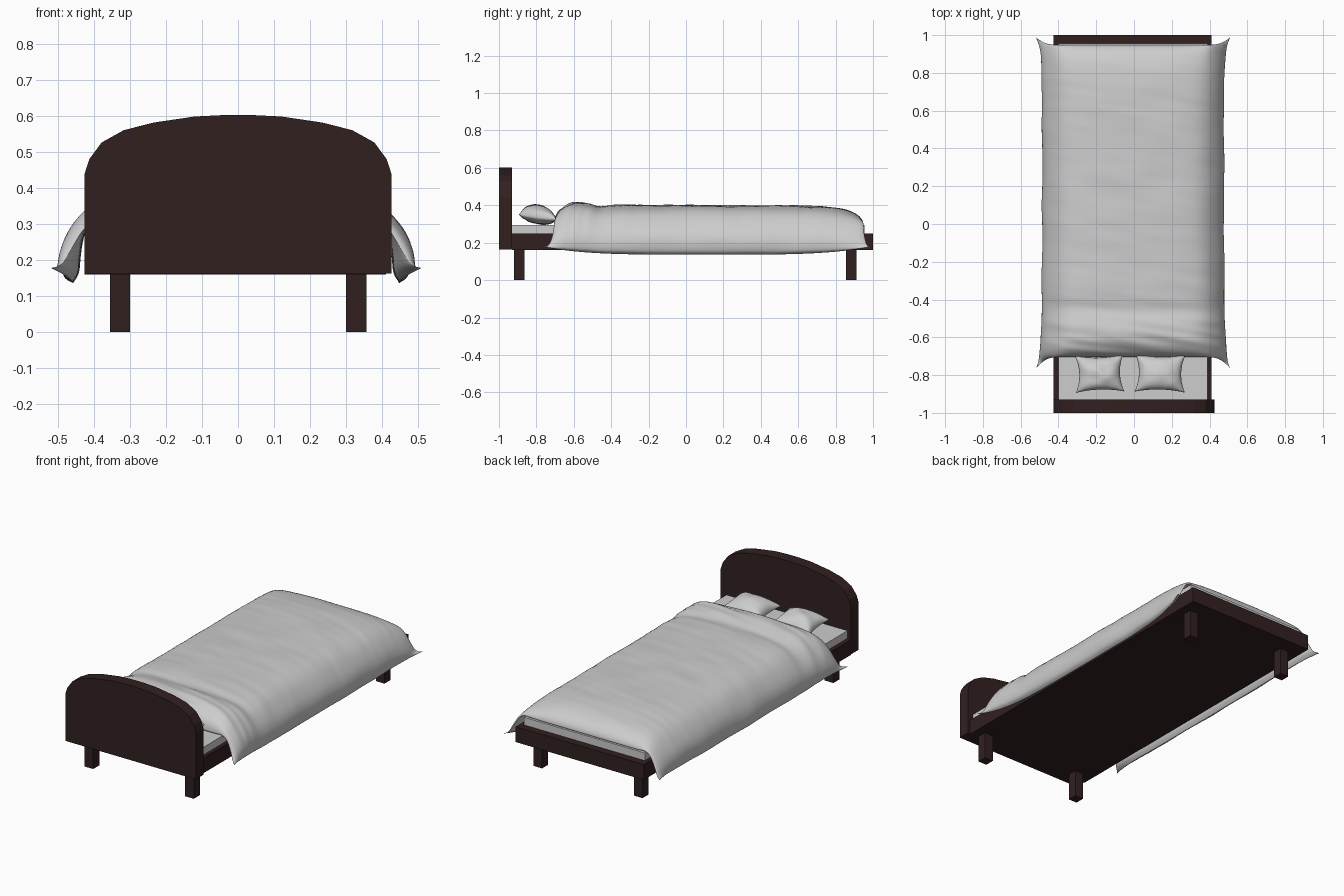
import bpy, bmesh, math
from mathutils import Vector, noise

if "Cube" in bpy.data.objects:
    bpy.data.objects.remove(bpy.data.objects["Cube"])


def material(name, rgb):
    m = bpy.data.materials.new(name)
    m.diffuse_color = (*rgb, 1)
    m.use_nodes = True
    m.node_tree.nodes["Principled BSDF"].inputs["Base Color"].default_value = m.diffuse_color
    return m


WOOD = material("dark wood", (0.032, 0.0145, 0.0145))
LINEN = material("pale linen", (0.61, 0.61, 0.61))


def finish(bm, name, mat, smooth=False):
    bmesh.ops.remove_doubles(bm, verts=bm.verts, dist=0.0002)
    bmesh.ops.recalc_face_normals(bm, faces=bm.faces)
    me = bpy.data.meshes.new(name)
    bm.to_mesh(me)
    bm.free()
    me.materials.append(mat)
    for p in me.polygons:
        p.use_smooth = smooth
    ob = bpy.data.objects.new(name, me)
    bpy.context.collection.objects.link(ob)
    return ob


def box(name, lo, hi, mat):
    bm = bmesh.new()
    bmesh.ops.create_cube(bm, size=1)
    for v in bm.verts:
        v.co = [(a + b) / 2 + c * (b - a) for a, b, c in zip(lo, hi, v.co)]
    return finish(bm, name, mat)


def grid(bm, nu, nv, fn):
    """Sheet of quads from fn(u, v) with u, v in -1..1."""
    rows = [[bm.verts.new(fn(2 * i / nu - 1, 2 * j / nv - 1)) for i in range(nu + 1)]
            for j in range(nv + 1)]
    for a, b in zip(rows, rows[1:]):
        for i in range(nu):
            bm.faces.new((a[i], a[i + 1], b[i + 1], b[i]))


def curve(pts, t):
    """Catmull-Rom point on a half profile mirrored about x = 0, t in 0..1."""
    s = t * (len(pts) - 1)
    i = min(int(s), len(pts) - 2)
    f = s - i
    p1, p2 = Vector(pts[i]), Vector(pts[i + 1])
    p0 = Vector(pts[i - 1]) if i else Vector((-pts[1][0], pts[1][1]))
    p3 = Vector(pts[i + 2]) if i + 2 < len(pts) else 2 * p2 - p1
    return 0.5 * (2 * p1 + (p2 - p0) * f + (2 * p0 - 5 * p1 + 4 * p2 - p3) * f ** 2
                  + (3 * p1 - p0 - 3 * p2 + p3) * f ** 3)


# Bed frame, mattress and legs
box("bed_frame", (-0.425, -0.93, 0.16), (0.41, 1.0, 0.25), WOOD)
box("mattress", (-0.40, -0.93, 0.25), (0.388, 0.955, 0.295), LINEN)
for y, end in ((-0.892, "head"), (0.883, "foot")):
    for x, side in ((-0.327, "left"), (0.328, "right")):
        box(f"{end}_{side}_leg", (x - 0.028, y - 0.028, 0), (x + 0.028, y + 0.028, 0.16), WOOD)

# Headboard: arched profile extruded along y
half = [(0.425, 0.163), (0.425, 0.44), (0.412, 0.48), (0.378, 0.526), (0.317, 0.56),
        (0.235, 0.581), (0.12, 0.598), (0.04, 0.602)]
outline = half + [(-x, z) for x, z in reversed(half)]
bm = bmesh.new()
face = bm.faces.new([bm.verts.new((x, -1.0, z)) for x, z in outline])
ext = bmesh.ops.extrude_face_region(bm, geom=[face])
bmesh.ops.translate(bm, vec=(0, 0.07, 0),
                    verts=[g for g in ext["geom"] if isinstance(g, bmesh.types.BMVert)])
finish(bm, "headboard", WOOD)

# Duvet: puffed outer and inner sheets sharing a seam, draped over the mattress
OUTER = [(0, .398), (.12, .397), (.24, .391), (.33, .376), (.388, .349), (.432, .308),
         (.466, .258), (.481, .205), (.474, .155), (.452, .136)]
INNER = [(0, .298), (.12, .298), (.24, .298), (.34, .298), (.39, .298), (.415, .28),
         (.425, .25), (.431, .21), (.436, .165), (.452, .136)]


def duvet(outer):
    def point(u, a):
        v = math.sin(a * math.pi / 2)          # denser rows near both ends
        t, sgn = abs(u), (1 if u >= 0 else -1)
        power = 20 if v < 0 else 8
        puff = math.sqrt(max(0, 1 - abs(v) ** power))
        seam = 0.4 * t ** 4
        k = seam + (1 - seam) * puff if outer else seam * (1 - puff)
        p = curve(INNER, t).lerp(curve(OUTER, t), k)
        head, foot = -0.705 - 0.06 * t ** 6, 0.948 + 0.04 * t ** 6
        y = (head + foot) / 2 + v * (foot - head) / 2
        # corners flare outwards and hems lift towards the ends
        x = sgn * (p.x + 0.062 * t ** 4 * abs(v) ** 6) - 0.005
        z = p.y + 0.042 * t ** 4 * abs(v) ** 4
        if outer:
            top = max(0, 1 - t ** 3) * puff
            near = math.exp(-((y + 0.60) / 0.09) ** 2)
            dip = math.exp(-((y + 0.45) / 0.04) ** 2)
            wave = noise.noise(Vector((x * 6, y * 5, z * 6)))
            fold = noise.noise(Vector((x * 3.5 + 9, y * 20 + x * 3, 2)))
            z += top * (0.004 * wave + near * (0.016 + 0.014 * fold) - 0.008 * dip
                        + 0.003 * fold + 0.003 - 0.004 * max(0, y))
            x += sgn * t ** 3 * (1 - t ** 12) * puff * 0.012 * wave
        return x, y, z
    return point


bm = bmesh.new()
grid(bm, 72, 110, duvet(True))
grid(bm, 72, 110, duvet(False))
finish(bm, "duvet", LINEN, True)


# Pillows: puffed cushions with pinched corners
def pillow(name, cx, cy, hx, hy, turn):
    bm = bmesh.new()
    for side, height in ((1, 0.066), (-1, 0.036)):
        def point(a, b):
            u, v = math.sin(a * math.pi / 2), math.sin(b * math.pi / 2)
            x = hx * u * (1 - 0.16 * (1 - v * v))
            y = hy * v * (1 - 0.14 * (1 - u * u))
            crease = noise.noise(Vector((x * 18 + cx * 9, y * 18, side)))
            puff = ((1 - u * u) * (1 - v * v)) ** 0.45 if abs(a) < 1 and abs(b) < 1 else 0
            z = 0.337 - 0.012 * v + side * puff * (height + 0.008 * crease)
            c, s = math.cos(turn), math.sin(turn)
            return cx + x * c - y * s, cy + x * s + y * c, z
        grid(bm, 28, 28, point)
    finish(bm, name, LINEN, True)


pillow("left_pillow", -0.182, -0.792, 0.128, 0.098, 0.03)
pillow("right_pillow", 0.138, -0.790, 0.133, 0.100, -0.02)
